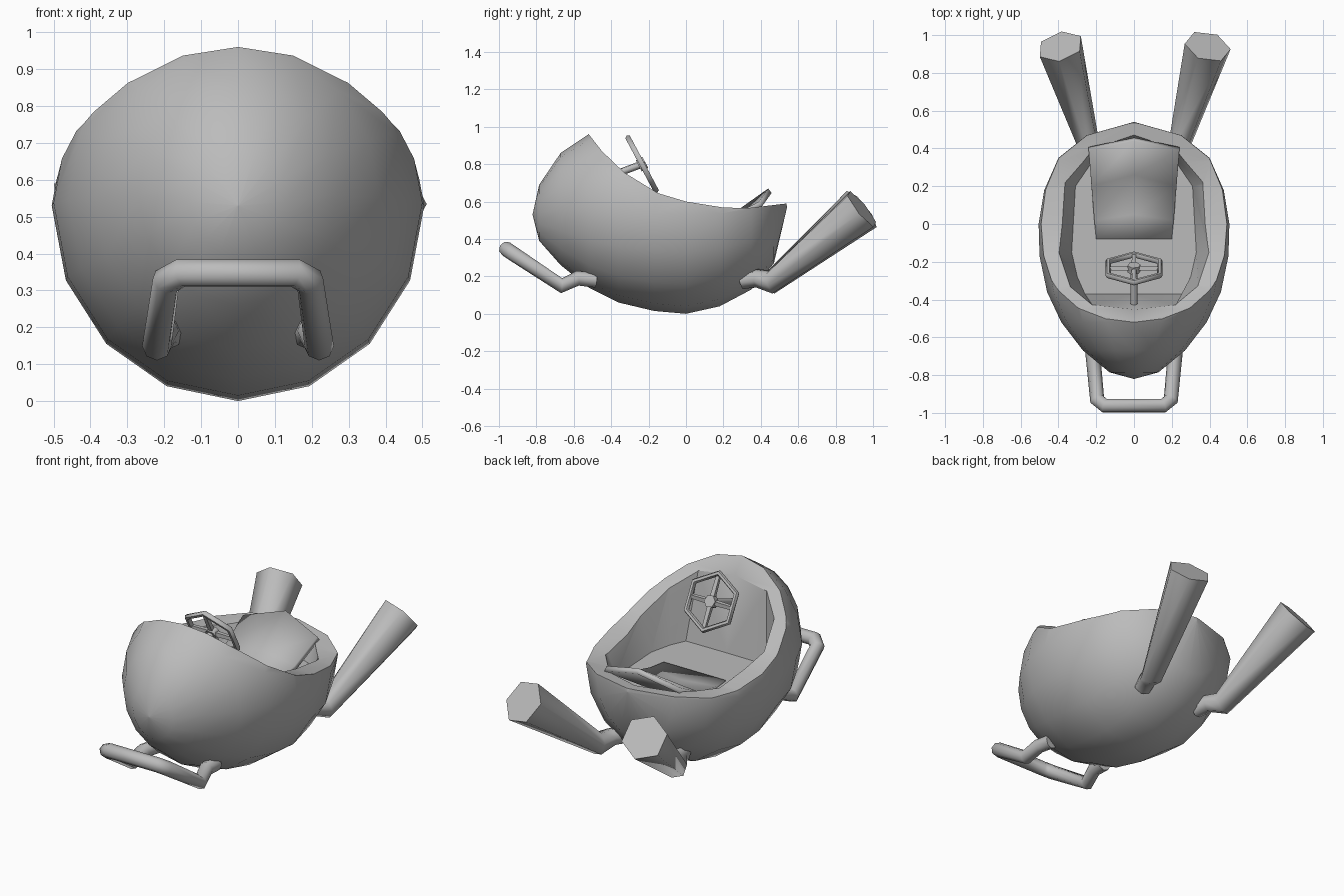
import bpy, bmesh
from math import sin, cos, pi, radians
from mathutils import Vector, Matrix

if "Cube" in bpy.data.objects:
    bpy.data.objects.remove(bpy.data.objects["Cube"])

grey = bpy.data.materials.new("plain grey")
grey.use_nodes = True
COLOUR = (0.5, 0.5, 0.5, 1)
grey.diffuse_color = COLOUR
grey.node_tree.nodes["Principled BSDF"].inputs["Base Color"].default_value = COLOUR


def finish(name, bm, smooth=0):
    bmesh.ops.remove_doubles(bm, verts=bm.verts, dist=1e-5)
    bmesh.ops.recalc_face_normals(bm, faces=bm.faces)
    mesh = bpy.data.meshes.new(name)
    bm.to_mesh(mesh)
    bm.free()
    mesh.materials.append(grey)
    obj = bpy.data.objects.new(name, mesh)
    bpy.context.collection.objects.link(obj)
    if smooth:
        shade(obj, smooth)
    return obj


def shade(obj, angle):
    bpy.ops.object.select_all(action='DESELECT')
    obj.select_set(True)
    bpy.context.view_layer.objects.active = obj
    bpy.ops.object.shade_smooth_by_angle(angle=radians(angle))


def loft(name, rings, smooth=0):
    """Skin a list of equal closed rings and cap both ends."""
    bm = bmesh.new()
    rows = [[bm.verts.new(p) for p in ring] for ring in rings]
    n = len(rows[0])
    for a, b in zip(rows, rows[1:]):
        for i in range(n):
            j = (i + 1) % n
            bm.faces.new((a[i], a[j], b[j], b[i]))
    bm.faces.new(rows[0])
    bm.faces.new(rows[-1])
    bmesh.ops.dissolve_degenerate(bm, dist=1e-5, edges=bm.edges)
    return finish(name, bm, smooth)


def tube(name, path, radii, sides=6, smooth=65):
    """Sweep a polygon along a path."""
    pts = [Vector(p) for p in path]
    steps = [(b - a).normalized() for a, b in zip(pts, pts[1:])]
    side = steps[0].orthogonal().normalized()
    rings, last = [], steps[0]
    for i, p in enumerate(pts):
        before, after = steps[max(i - 1, 0)], steps[min(i, len(steps) - 1)]
        t = (before + after).normalized()
        side = last.rotation_difference(t) @ side
        last = t
        up = t.cross(side)
        # widen mitred joints so the tube keeps its thickness
        r = radii[i]
        rings.append([p + r * (side * cos(2 * pi * k / sides) + up * sin(2 * pi * k / sides))
                      for k in range(sides)])
    return loft(name, rings, smooth)


def cut(obj, cutter):
    mod = obj.modifiers.new("cut", 'BOOLEAN')
    mod.operation, mod.solver, mod.object = 'DIFFERENCE', 'EXACT', cutter
    bpy.context.view_layer.objects.active = obj
    bpy.ops.object.modifier_apply(modifier="cut")
    bpy.data.objects.remove(cutter)


# Egg body: stations of (y, half width, bottom, top)
stations = [(-.82, .002, .528, .532), (-.785, .13, .39, .69), (-.67, .27, .26, .86),
            (-.52, .385, .14, .96), (-.36, .46, .06, 1.03), (-.17, .5, .015, 1.06),
            (0, .505, 0, 1.06), (.18, .475, .04, 1.03), (.35, .4, .13, .98),
            (.47, .25, .27, .87), (.54, .002, .568, .572)]
SEGS = 16
body = loft("egg_body", [[(w * sin(2 * pi * k / SEGS), y,
                           (lo + hi) / 2 - (hi - lo) / 2 * cos(2 * pi * k / SEGS))
                          for k in range(SEGS)] for y, w, lo, hi in stations])

# Sweeping rim line, cut straight across the body
rim = [(-.6, 1.065), (-.52, .96), (-.45, .87), (-.33, .755), (-.15, .645),
       (0, .6), (.2, .568), (.33, .565), (.6, .597)]


def rim_height(y):
    for (y0, z0), (y1, z1) in zip(rim, rim[1:]):
        if y0 <= y <= y1:
            return z0 + (z1 - z0) * (y - y0) / (y1 - y0)


outline = rim + [(.6, 1.4), (-.6, 1.4)]
cut(body, loft("rim_cutter", [[(x, y, z) for y, z in outline] for x in (-.7, .7)]))

# Cockpit hollow with sloping walls and a flat floor
FLOOR = .45
half_rim = [(0, .475), (.22, .4), (.37, .22), (.4, -.15), (.34, -.33), (.22, -.43), (0, -.455)]
half_floor = [(0, .42), (.2, .36), (.31, .2), (.33, -.15), (.3, -.28), (.26, -.37), (0, -.372)]


def whole(half):
    return half + [(-x, y) for x, y in reversed(half[1:-1])]


cut(body, loft("cockpit_cutter", [
    [(x, y, FLOOR) for x, y in whole(half_floor)],
    [(x, y, rim_height(y) + .01) for x, y in whole(half_rim)],
    [(x, y, 1.3) for x, y in whole(half_rim)]]))
shade(body, 35)

# Seat: cushion bending up into a peaked backrest; rows of (half width, side y, z, centre y, z)
rows = [(.2, -.08, .455, -.08, .455), (.21, .02, .46, .05, .455),
        (.225, .2, .5, .26, .5), (.24, .39, .6, .44, .67)]
bm = bmesh.new()
grid = [[bm.verts.new(p) for p in ((-w, y, z), (0, cy, cz), (w, y, z))] for w, y, z, cy, cz in rows]
for a, b in zip(grid, grid[1:]):
    for i in range(2):
        bm.faces.new((a[i], a[i + 1], b[i + 1], b[i]))
seat = finish("seat", bm)
solid = seat.modifiers.new("thickness", 'SOLIDIFY')
solid.thickness, solid.offset = .03, -1
shade(seat, 40)

# Steering wheel, spokes, hub and column
centre = Vector((0, -.235, .8))
tilt = Matrix.Rotation(radians(-62), 4, 'X')
place = Matrix.Translation(centre) @ tilt
bpy.ops.mesh.primitive_torus_add(major_segments=6, minor_segments=6,
                                 major_radius=.157, minor_radius=.016)
wheel = bpy.context.object
wheel.name = "steering_wheel"
wheel.matrix_world = place @ Matrix.Rotation(radians(30), 4, 'Z')
wheel.data.materials.append(grey)
shade(wheel, 62)
for k in range(4):
    a = k * pi / 2
    out = Vector((cos(a), sin(a), 0))
    tube("wheel_spoke", [place @ (out * r) for r in (0, .14)], (.018, .014), 4, 0)
tube("wheel_hub", [place @ Vector((0, 0, z)) for z in (-.02, .02)], (.035, .035), 6)
tube("steering_column", [centre, (0, -.5, .70)], (.02, .02), 6)

# Flared exhaust pipes
for s, label in ((1, "left"), (-1, "right")):
    tube(label + "_exhaust",
         [(s * .19, .3, .18), (s * .215, .38, .19), (s * .25, .455, .17), (s * .39, .94, .56)],
         (.05, .05, .065, .125))

# Front bumper bar
half = [(.19, -.48, .18), (.2, -.58, .19), (.22, -.665, .15), (.195, -.93, .325), (.155, -.962, .347)]
bar = half + [(-x, y, z) for x, y, z in reversed(half)]
tube("front_bumper", bar, [.04] * len(bar), 8)
